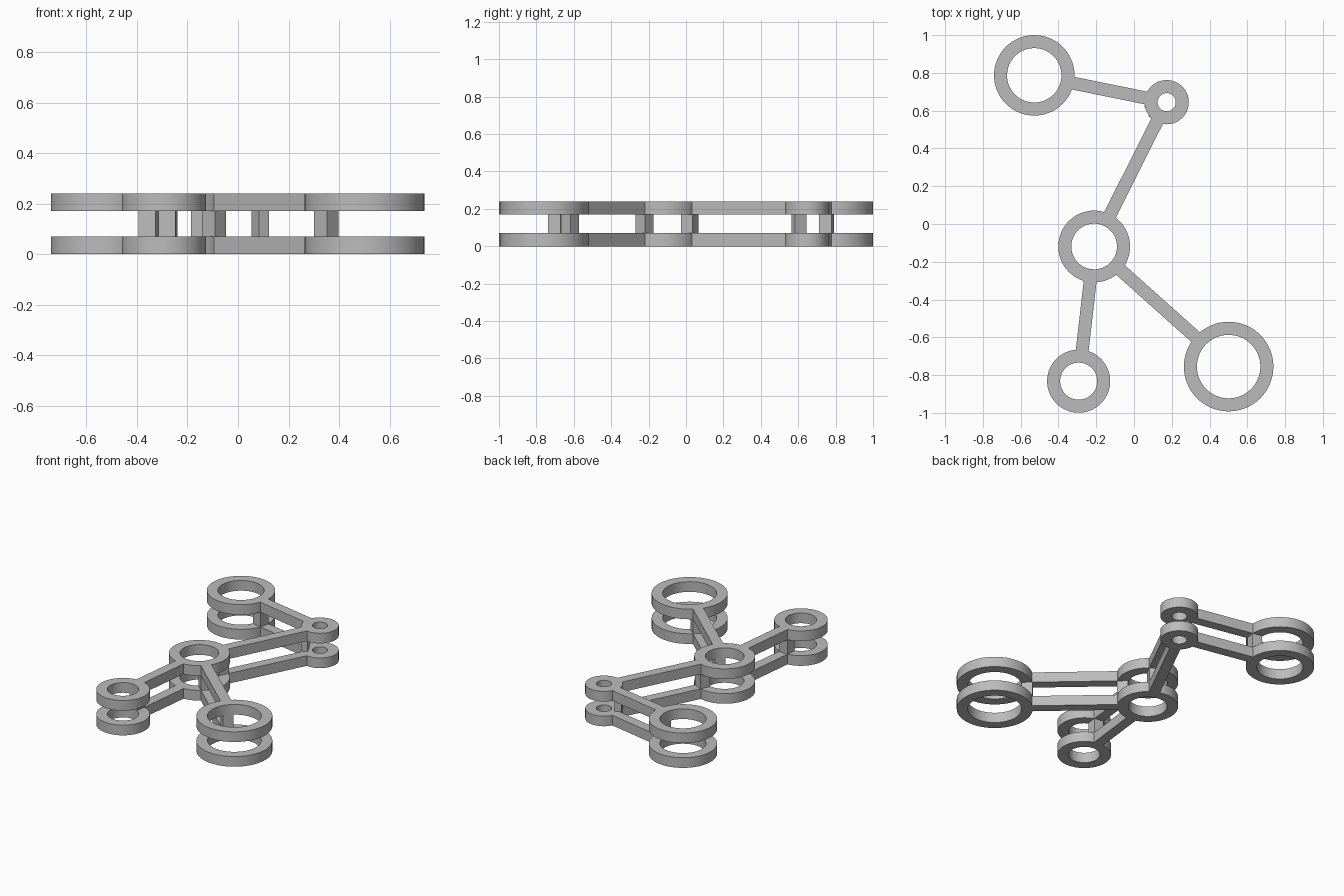
import bpy, bmesh, math
from mathutils import Vector

cube = bpy.data.objects.get("Cube")
if cube:
    bpy.data.objects.remove(cube, do_unlink=True)

# Material
grey = bpy.data.materials.new("plain_grey")
grey.use_nodes = True
colour = (0.5, 0.5, 0.5, 1)
grey.diffuse_color = colour
grey.node_tree.nodes["Principled BSDF"].inputs["Base Color"].default_value = colour

PLATE, GAP, WIDTH = 0.07, 0.10, 0.068
LEVELS = {"lower": 0.0, "upper": PLATE + GAP}
SEGMENTS = 64

# Ring name: centre, outer radius, hole radius
RINGS = {
    "back_right": (Vector((-0.528, 0.787)), 0.213, 0.144),
    "back_left": (Vector((0.173, 0.645)), 0.117, 0.048),
    "middle": (Vector((-0.211, -0.119)), 0.190, 0.121),
    "front_left": (Vector((0.501, -0.755)), 0.237, 0.168),
    "front_right": (Vector((-0.293, -0.832)), 0.167, 0.098),
}
ARMS = [("back_right", "back_left"), ("back_left", "middle"),
        ("middle", "front_left"), ("middle", "front_right")]


def finish(name, bm, smooth=False):
    bmesh.ops.recalc_face_normals(bm, faces=bm.faces)
    mesh = bpy.data.meshes.new(name)
    bm.to_mesh(mesh)
    bm.free()
    mesh.materials.append(grey)
    obj = bpy.data.objects.new(name, mesh)
    bpy.context.scene.collection.objects.link(obj)
    if smooth:
        bpy.ops.object.select_all(action="DESELECT")
        obj.select_set(True)
        bpy.context.view_layer.objects.active = obj
        bpy.ops.object.shade_smooth_by_angle(angle=math.radians(30))


def ring(name, centre, outer, inner, z):
    bm = bmesh.new()
    profile = [(inner, z), (outer, z), (outer, z + PLATE), (inner, z + PLATE)]
    loops = []
    for i in range(SEGMENTS):
        a = math.tau * i / SEGMENTS
        loops.append([bm.verts.new((centre.x + r * math.cos(a),
                                    centre.y + r * math.sin(a), h)) for r, h in profile])
    for i, here in enumerate(loops):
        there = loops[(i + 1) % SEGMENTS]
        for j in range(4):
            k = (j + 1) % 4
            bm.faces.new((here[j], there[j], there[k], here[k]))
    finish(name, bm, smooth=True)


def beam(name, start, end, width, z, height):
    """Straight block laid from start to end."""
    side = (end - start).orthogonal().normalized() * width / 2
    bm = bmesh.new()
    base = [bm.verts.new((p.x, p.y, z)) for p in
            (start + side, start - side, end - side, end + side)]
    face = bm.faces.new(base)
    top = bmesh.ops.extrude_face_region(bm, geom=[face])["geom"]
    bmesh.ops.translate(bm, vec=(0, 0, height),
                        verts=[v for v in top if isinstance(v, bmesh.types.BMVert)])
    finish(name, bm)


def toward(a, b):
    return (RINGS[b][0] - RINGS[a][0]).normalized()


# Two matching layers of rings and arms
for level, z in LEVELS.items():
    for key, (centre, outer, inner) in RINGS.items():
        ring(f"{level}_{key}_ring", centre, outer, inner, z)
    for a, b in ARMS:
        d = toward(a, b)
        start = RINGS[a][0] + d * (RINGS[a][1] - 0.012)
        end = RINGS[b][0] - d * (RINGS[b][1] - 0.012)
        beam(f"{level}_{a}_to_{b}_arm", start, end, WIDTH, z, PLATE)


# Short posts between the layers, under the ring walls
def post(key, d, inner, outer):
    centre = RINGS[key][0]
    beam(f"{key}_post", centre + d * inner, centre + d * outer, WIDTH, PLATE, GAP)


for key, other in [("back_right", "back_left"), ("middle", "back_left"),
                   ("middle", "front_left"), ("front_left", "middle"),
                   ("front_right", "middle")]:
    post(key, toward(key, other), RINGS[key][2], RINGS[key][1])

# The smallest ring has one post between its two arms
between = toward("back_left", "back_right") + toward("back_left", "middle")
post("back_left", between.normalized(), 0.073, 0.116)
